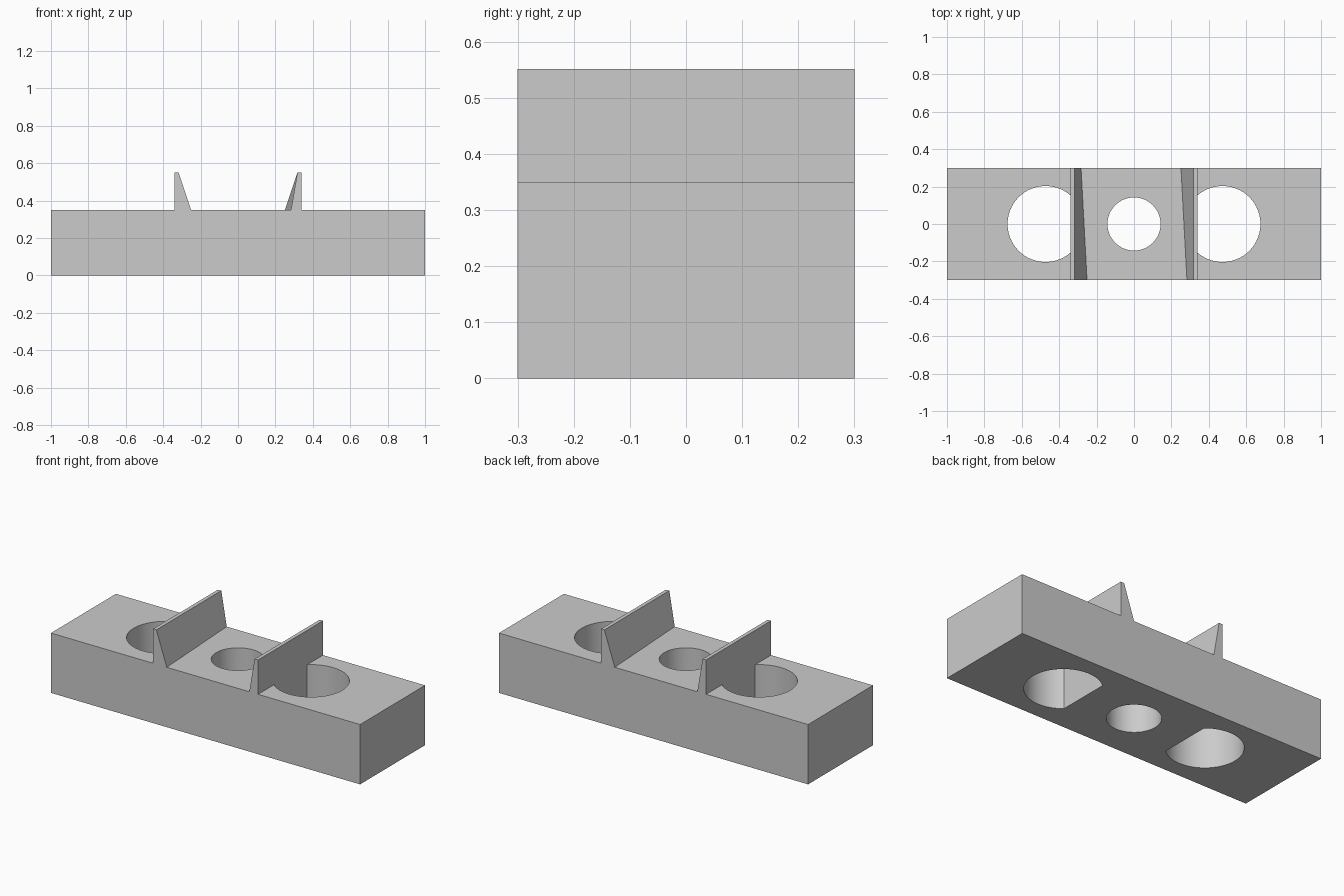
import bpy
import bmesh
import math

cube = bpy.data.objects.get("Cube")
if cube:
    bpy.data.objects.remove(cube, do_unlink=True)

HALF_DEPTH = 0.3
BLOCK_TOP = 0.35
FIN_TOP = 0.551
FIN_OUTER = 0.34

grey = bpy.data.materials.new("plain grey")
grey.use_nodes = True
colour = (0.6, 0.6, 0.6, 1)
grey.diffuse_color = colour
grey.node_tree.nodes["Principled BSDF"].inputs["Base Color"].default_value = colour


def finish(name, bm):
    bmesh.ops.recalc_face_normals(bm, faces=bm.faces)
    mesh = bpy.data.meshes.new(name)
    bm.to_mesh(mesh)
    bm.free()
    mesh.materials.append(grey)
    obj = bpy.data.objects.new(name, mesh)
    bpy.context.collection.objects.link(obj)
    return obj


def prism(name, outline, bottom, top):
    """Extrude a flat outline upwards."""
    bm = bmesh.new()
    face = bm.faces.new([bm.verts.new((x, y, bottom)) for x, y in outline])
    up = bmesh.ops.extrude_face_region(bm, geom=[face], use_keep_orig=True)
    for v in up["geom"]:
        if isinstance(v, bmesh.types.BMVert):
            v.co.z = top
    return finish(name, bm)


def arc(cx, radius, start, end, steps):
    angles = [start + (end - start) * i / steps for i in range(steps + 1)]
    return [(cx + radius * math.cos(a), radius * math.sin(a)) for a in angles]


# Base block
block = prism("base_block", [(-1, -HALF_DEPTH), (1, -HALF_DEPTH),
                             (1, HALF_DEPTH), (-1, HALF_DEPTH)], 0, BLOCK_TOP)

# Through holes: round in the middle, cut flat below each fin at the sides
centre, radius = 0.473, 0.203
sweep = math.pi - math.acos((centre - FIN_OUTER) / radius)
side = arc(centre, radius, -sweep, sweep, 56)
outlines = {
    "middle_hole_cutter": arc(0, 0.142, 0, math.tau, 64)[:-1],
    "left_hole_cutter": side,
    "right_hole_cutter": [(-x, -y) for x, y in side],
}
for name, outline in outlines.items():
    cutter = prism(name, outline, -0.1, BLOCK_TOP + 0.1)
    cutter.hide_render = True
    mod = block.modifiers.new(name, 'BOOLEAN')
    mod.operation = 'DIFFERENCE'
    mod.solver = 'EXACT'
    mod.object = cutter
    bpy.context.view_layer.objects.active = block
    bpy.ops.object.modifier_apply(modifier=mod.name)
    bpy.data.objects.remove(cutter, do_unlink=True)

bpy.ops.object.select_all(action='DESELECT')
block.select_set(True)
bpy.context.view_layer.objects.active = block
bpy.ops.object.shade_smooth_by_angle(angle=math.radians(30))


# Tapered fins: the foot widens towards one end, the second is turned half round
def fin(name, turn):
    bm = bmesh.new()
    ends = []
    for y, foot in ((-HALF_DEPTH, 0.283), (HALF_DEPTH, 0.251)):
        section = [(FIN_OUTER, BLOCK_TOP), (foot, BLOCK_TOP),
                   (0.318, FIN_TOP), (FIN_OUTER, FIN_TOP)]
        ends.append([bm.verts.new((x * turn, y * turn, z)) for x, z in section])
    front, back = ends
    bm.faces.new(front)
    bm.faces.new(back)
    for i in range(4):
        j = (i + 1) % 4
        bm.faces.new((front[i], front[j], back[j], back[i]))
    return finish(name, bm)


fin("left_fin", 1)
fin("right_fin", -1)
